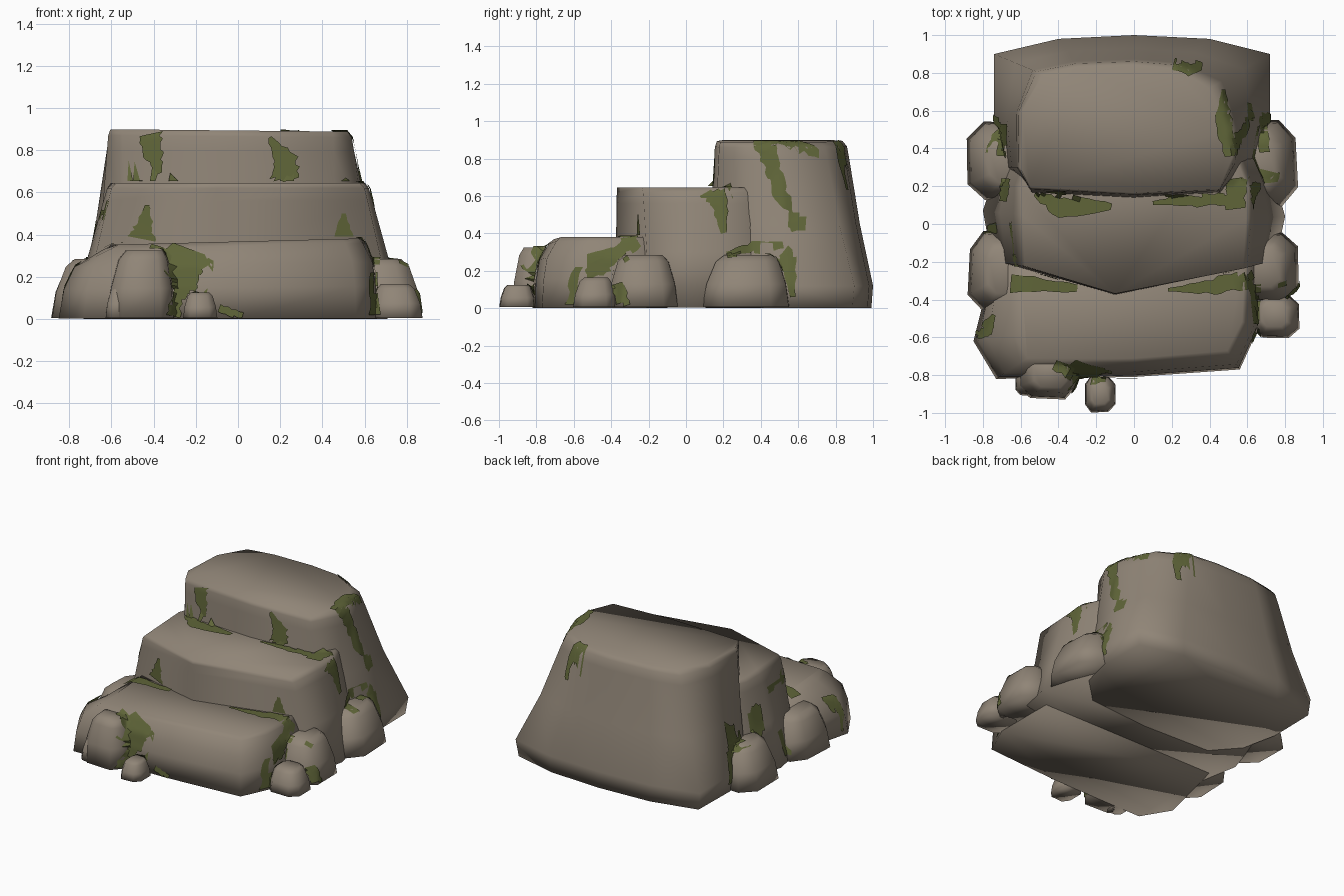
import bpy
import bmesh
import math
import random
from mathutils import Vector
from mathutils.bvhtree import BVHTree

random.seed(4)
default_cube = bpy.data.objects.get("Cube")
if default_cube:
    bpy.data.objects.remove(default_cube, do_unlink=True)


def make_material(name, colour):
    material = bpy.data.materials.new(name)
    material.use_nodes = True
    material.diffuse_color = (*colour, 1)
    shader = next(n for n in material.node_tree.nodes if n.type == "BSDF_PRINCIPLED")
    shader.inputs["Base Color"].default_value = (*colour, 1)
    shader.inputs["Roughness"].default_value = 0.9
    return material


stone = make_material("warm grey stone", (0.28, 0.235, 0.185))
moss = make_material("olive moss", (0.115, 0.13, 0.04))

rock_verts, rock_faces = [], []  # shared surface that the moss clings to


def add_object(name, bm, material, smooth_angle):
    mesh = bpy.data.meshes.new(name)
    bm.to_mesh(mesh)
    bm.free()
    mesh.materials.append(material)
    obj = bpy.data.objects.new(name, mesh)
    bpy.context.collection.objects.link(obj)
    bpy.ops.object.select_all(action="DESELECT")
    obj.select_set(True)
    bpy.context.view_layer.objects.active = obj
    bpy.ops.object.shade_smooth_by_angle(angle=math.radians(smooth_angle))


def loft_stone(name, bottom, top, levels, tilt=0.0):
    """Blend from a bottom outline to a top outline through (height, blend) levels."""
    bm = bmesh.new()
    rings = []
    peak = levels[-1][0]
    for z, blend in levels:
        ring = []
        for start, end in zip(bottom, top):
            x, y = Vector(start).lerp(Vector(end), blend)
            ring.append(bm.verts.new((x, y, z + tilt * x * z / peak)))
        rings.append(ring)
    count = len(bottom)
    for low, high in zip(rings, rings[1:]):
        for i in range(count):
            j = (i + 1) % count
            bm.faces.new((low[i], low[j], high[j], high[i]))
    bm.faces.new(rings[0])
    bm.faces.new(rings[-1])
    bmesh.ops.recalc_face_normals(bm, faces=bm.faces)
    bm.verts.index_update()
    first = len(rock_verts)
    rock_verts.extend(v.co.copy() for v in bm.verts)
    rock_faces.extend([first + v.index for v in f.verts] for f in bm.faces)
    add_object(name, bm, stone, 120)


def boulder(name, centre, radius, height, lean=(0, 0)):
    """Small blocky stone with a slightly uneven outline, narrowing upwards."""
    sides = 8

    def squared(value):
        return math.copysign(abs(value) ** 0.65, value)

    outline = []
    for i in range(sides):
        angle = math.tau * (i + 0.5) / sides
        wobble = random.uniform(0.95, 1.07)
        outline.append((centre[0] + radius[0] * squared(math.cos(angle)) * wobble,
                        centre[1] + radius[1] * squared(math.sin(angle)) * wobble))
    tip = (centre[0] + lean[0], centre[1] + lean[1])
    loft_stone(name, outline, [tip] * sides,
               [(.005, 0), (height * .45, .08), (height * .87, .27), (height, .45)])


# Three large steps
loft_stone("upper_step",
           [(-.74, .9), (-.4, .98), (0, 1), (.4, .98), (.72, .9), (.72, .55), (.66, .32),
            (.47, .14), (0, .1), (-.52, .12), (-.68, .3), (-.74, .55)],
           [(-.5, .8), (-.3, .84), (0, .85), (.22, .83), (.42, .73), (.52, .5), (.53, .35),
            (.45, .18), (0, .16), (-.55, .19), (-.61, .3), (-.6, .6)],
           [(0, .06), (.12, 0), (.45, .47), (.8, .85), (.865, .93), (.893, 1.08)],
           tilt=-.01)
loft_stone("middle_step",
           [(-.8, .07), (-.75, -.2), (-.1, -.38), (.75, -.19), (.8, .04), (.74, .25),
            (.6, .6), (-.6, .6), (-.74, .25)],
           [(-.62, .05), (-.6, -.22), (-.1, -.37), (.6, -.23), (.62, .03), (.62, .2),
            (.5, .5), (-.5, .5), (-.62, .2)],
           [(.004, 0), (.3, .5), (.56, .9), (.62, 1), (.645, 1.15)])
loft_stone("lower_step",
           [(-.85, -.62), (-.73, -.82), (0, -.81), (.56, -.77), (.66, -.55), (.66, -.1),
            (-.72, -.1)],
           [(-.6, -.58), (-.58, -.72), (0, -.72), (.5, -.68), (.58, -.52), (.6, -.1),
            (-.62, -.1)],
           [(.002, 0), (.15, .1), (.26, .3), (.345, .85), (.367, 1.1)], tilt=.025)

# Loose boulders around the foot
boulder("right_back_boulder", (.66, .33), (.21, .24), .285, (-.06, .02))
boulder("right_middle_boulder", (.69, -.23), (.18, .2), .285, (-.04, 0))
boulder("right_small_boulder", (.75, -.49), (.125, .115), .165, (-.02, .02))
boulder("left_back_boulder", (-.68, .33), (.21, .22), .285, (.06, 0))
boulder("left_front_boulder", (-.7, -.25), (.18, .22), .285, (.06, 0))
boulder("front_boulder", (-.46, -.79), (.17, .14), .325, (.04, 0))
boulder("front_side_boulder", (-.57, -.84), (.06, .07), .16, (.04, .04))
boulder("front_small_boulder", (-.18, -.9), (.085, .1), .125)

rock_surface = BVHTree.FromPolygons(rock_verts, rock_faces)

# Each side gives an inward ray and a way to place flat coordinates
SIDES = {
    "front": (Vector((0, 1, 0)), lambda u, v: Vector((u, -3, v))),
    "right": (Vector((-1, 0, 0)), lambda u, v: Vector((3, u, v))),
    "left": (Vector((1, 0, 0)), lambda u, v: Vector((-3, u, v))),
    "top": (Vector((0, 0, -1)), lambda u, v: Vector((u, v, 3))),
}


def moss_patch(name, side, path):
    """Drape a ragged ribbon on the rock; path points are (u, v, half width)."""
    ray, place = SIDES[side]
    bm = bmesh.new()
    rows = []
    steps, across = 6, 4
    points = [Vector(p) for p in path]
    spans = list(zip(points, points[1:]))
    for n in range(steps * len(spans) + 1):
        index = min(n // steps, len(spans) - 1)
        a, b = spans[index]
        spot = a.lerp(b, n / steps - index)
        heading = (b - a).xy.normalized()
        if index:
            heading += (a - points[index - 1]).xy.normalized()
        normal = Vector((-heading.y, heading.x)).normalized()
        left, right = (spot.z * random.uniform(0.75, 1.15) for _ in "ab")
        row = []
        for k in range(across + 1):
            flat = spot.xy + normal * (left - (left + right) * k / across)
            hit, face_normal, _, _ = rock_surface.ray_cast(place(*flat), ray)
            row.append(bm.verts.new(hit + (face_normal - ray) * 0.004) if hit else None)
        rows.append(row)
    for r, s in zip(rows, rows[1:]):
        for k in range(across):
            corners = (r[k], r[k + 1], s[k + 1], s[k])
            if None in corners:
                continue
            depth = [c.co.dot(ray) for c in corners]
            if max(depth) - min(depth) < 0.1:
                face = bm.faces.new(corners)
                face.normal_update()
                if face.normal.dot(ray) > 0:
                    face.normal_flip()
    loose = [v for v in bm.verts if not v.link_faces]
    bmesh.ops.delete(bm, geom=loose, context="VERTS")
    add_object(name, bm, moss, 40)


# Moss on the risers
moss_patch("moss_upper_riser_left", "front",
           [(-.42, .875, .06), (-.4, .78, .045), (-.37, .69, .01)])
moss_patch("moss_upper_riser_right", "front",
           [(.15, .86, .01), (.22, .75, .06), (.22, .65, .09)])
moss_patch("moss_middle_riser_left", "front",
           [(-.43, .54, .01), (-.44, .45, .04), (-.46, .38, .065)])
moss_patch("moss_middle_riser_right", "front", [(.5, .5, .01), (.5, .39, .045)])
moss_patch("moss_middle_edge_left", "front", [(-.62, .61, .02), (-.65, .47, .015)])
moss_patch("moss_lower_riser", "front",
           [(-.23, .33, .1), (-.27, .22, .08), (-.25, .12, .05)])
moss_patch("moss_front_foot_left", "front", [(-.27, .14, .03), (-.3, .01, .05)])
moss_patch("moss_front_foot_right", "front", [(-.09, .05, .02), (.02, .01, .02)])
moss_patch("moss_right_corner", "front", [(.64, .22, .02), (.65, .02, .03)])

# Moss lying in the angles of the steps
moss_patch("moss_upper_ledge_left", "top",
           [(-.52, .17, .03), (-.38, .1, .07), (-.12, .09, .02)])
moss_patch("moss_upper_ledge_right", "top",
           [(.1, .11, .01), (.3, .13, .04), (.48, .13, .03)])
moss_patch("moss_upper_ledge_corner", "top", [(.52, .24, .08), (.54, .08, .05)])
moss_patch("moss_middle_ledge_left", "top", [(-.65, -.31, .05), (-.3, -.34, .02)])
moss_patch("moss_middle_ledge_right", "top",
           [(.18, -.35, .01), (.42, -.33, .04), (.62, -.28, .06)])
moss_patch("moss_top_back", "top", [(.21, .85, .03), (.28, .83, .05), (.36, .83, .02)])
moss_patch("moss_top_side", "top",
           [(.47, .71, .01), (.47, .55, .045), (.52, .36, .04)])
moss_patch("moss_flank_right", "top", [(.61, .64, .02), (.58, .46, .04)])
moss_patch("moss_gap_right", "top", [(.68, .58, .02), (.69, .38, .03)])
moss_patch("moss_gap_left", "top", [(-.69, .53, .02), (-.7, .36, .03)])
moss_patch("moss_hollow_left", "top", [(-.68, .24, .03), (-.69, .12, .02)])
moss_patch("moss_lower_left_corner", "top",
           [(-.74, -.48, .01), (-.78, -.56, .04), (-.83, -.6, .02)])
moss_patch("moss_boulder_gap", "top", [(.64, -.32, .03), (.65, -.57, .02)])
moss_patch("moss_small_boulder_gap", "top",
           [(-.42, -.74, .03), (-.27, -.81, .05), (-.12, -.8, .03)])

# Moss hanging down both flanks
moss_patch("moss_right_streak", "right",
           [(.43, .88, .07), (.46, .76, .04), (.5, .61, .045), (.58, .52, .03),
            (.58, .41, .02)])
moss_patch("moss_right_step_corner", "right",
           [(.14, .635, .07), (.18, .56, .05), (.2, .4, .015)])
moss_patch("moss_right_lower", "right",
           [(-.53, .18, .03), (-.4, .25, .06), (-.26, .36, .04)])
moss_patch("moss_right_boulder_top", "right",
           [(.22, .28, .02), (.36, .32, .035), (.52, .34, .02)])
moss_patch("moss_right_boulder_back", "right", [(.55, .27, .045), (.57, .06, .015)])
moss_patch("moss_right_boulder_foot", "right", [(-.37, .13, .03), (-.33, .01, .04)])
moss_patch("moss_left_boulder_top", "left", [(.35, .3, .02), (.54, .28, .035)])
moss_patch("moss_left_boulder_back", "left", [(.54, .28, .03), (.56, .06, .02)])
moss_patch("moss_left_boulder_gap", "left", [(-.02, .22, .03), (-.03, .05, .02)])
